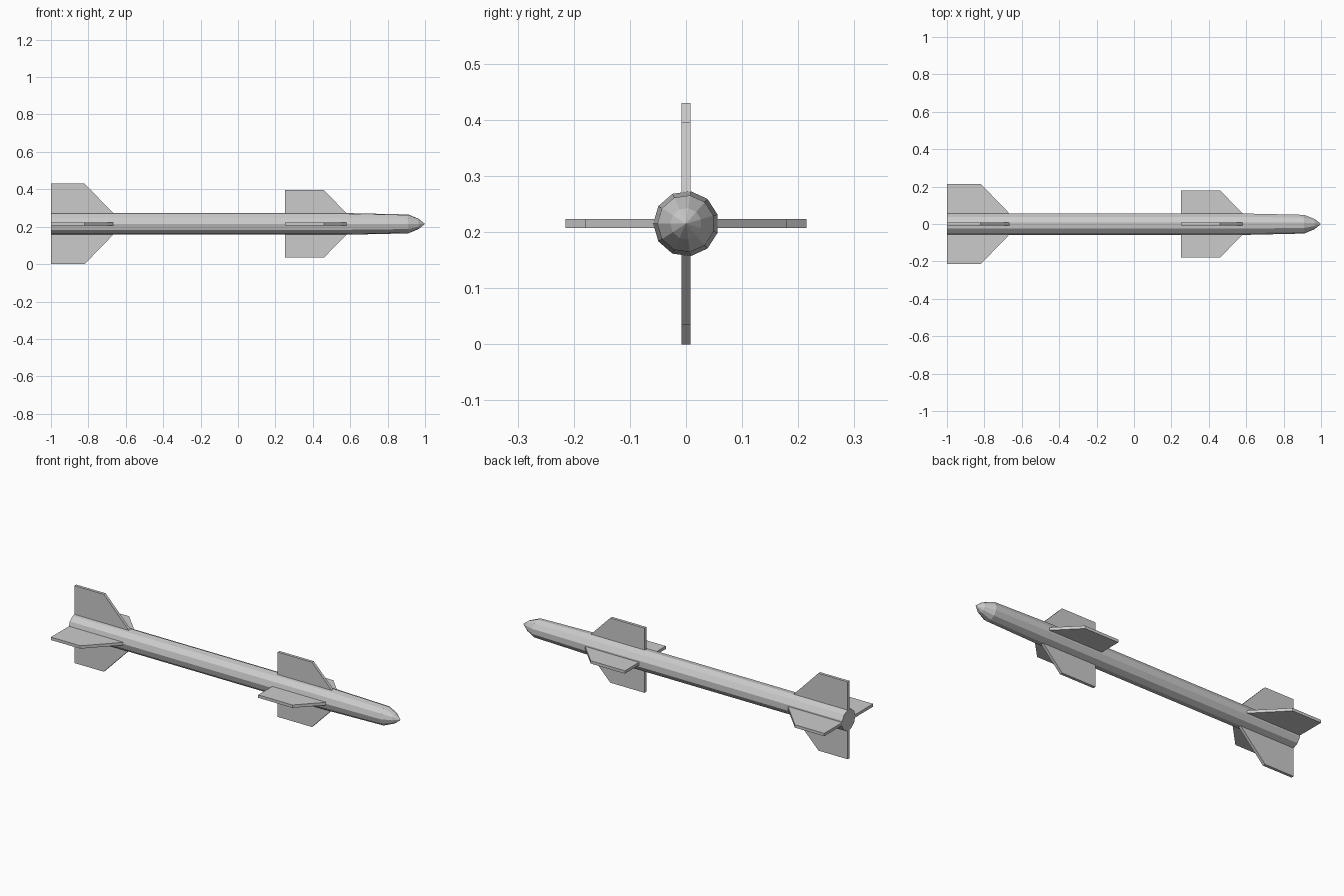
import bpy, math

if "Cube" in bpy.data.objects:
    bpy.data.objects.remove(bpy.data.objects["Cube"])

AXIS_Z = 0.215
SIDES = 11


def make_object(name, verts, faces):
    mesh = bpy.data.meshes.new(name)
    mesh.from_pydata(verts, [], faces)
    mesh.update()
    obj = bpy.data.objects.new(name, mesh)
    bpy.context.collection.objects.link(obj)
    return obj


# Body tube and nose: (x, radius) profile revolved about the long axis
profile = [(-1.0, 0.0585), (0.58, 0.0585), (0.91, 0.051), (0.965, 0.028)]
verts, faces = [], []
for x, r in profile:
    for i in range(SIDES):
        a = math.pi + 2 * math.pi * i / SIDES
        verts.append((x, r * math.cos(a), AXIS_Z + r * math.sin(a)))
for k in range(len(profile) - 1):
    for i in range(SIDES):
        j = (i + 1) % SIDES
        a, b = k * SIDES, (k + 1) * SIDES
        faces.append((a + i, a + j, b + j, b + i))
tip = len(verts)
verts.append((1.0, 0, AXIS_Z))
last = (len(profile) - 1) * SIDES
faces += [(last + i, last + (i + 1) % SIDES, tip) for i in range(SIDES)]
faces.append(tuple(reversed(range(SIDES))))
make_object("body", verts, faces)


# Swept flat fin: (x, distance from axis) outline given thickness, turned about the axis
def fin(name, outline, angle, thickness=0.016):
    c, s = math.cos(angle), math.sin(angle)
    n = len(outline)
    verts = [(x, r * c - t * s, AXIS_Z + r * s + t * c)
             for t in (-thickness / 2, thickness / 2) for x, r in outline]
    faces = [tuple(reversed(range(n))), tuple(range(n, 2 * n))]
    faces += [(i, (i + 1) % n, n + (i + 1) % n, n + i) for i in range(n)]
    make_object(name, verts, faces)


ROOT = 0.05
tail = [(-1.0, ROOT), (-0.66, ROOT), (-0.82, 0.215), (-1.0, 0.215)]
front = [(0.25, ROOT), (0.587, ROOT), (0.46, 0.18), (0.25, 0.18)]
for q in range(4):
    fin(f"tail_fin_{q + 1}", tail, q * math.pi / 2)
    fin(f"front_fin_{q + 1}", front, q * math.pi / 2)
